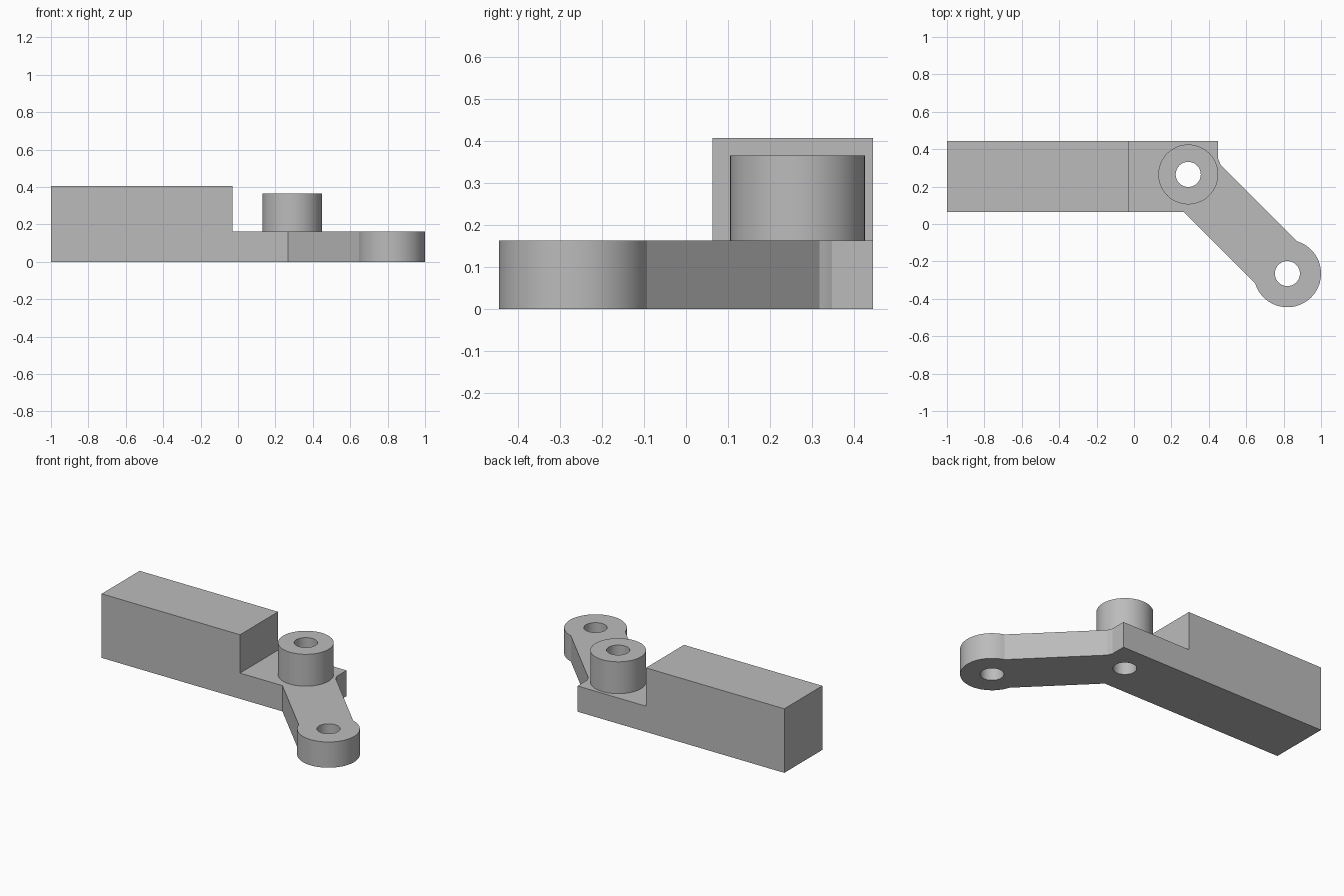
import bpy
import bmesh
from math import radians, degrees, sin, cos, asin, acos, sqrt

cube = bpy.data.objects.get("Cube")
if cube:
    bpy.data.objects.remove(cube, do_unlink=True)

# Main dimensions
LEFT, STEP, TONGUE_END = -1.0, -0.03, 0.45
FRONT, BACK = 0.063, 0.444
PLATE_H, BLOCK_H, BOSS_H = 0.163, 0.406, 0.365
PIVOT, TIP = (0.29, 0.265), (0.82, -0.265)
EYE_R, BOSS_R, HOLE_R, ARM_HALF = 0.18, 0.16, 0.067, 0.159

grey = bpy.data.materials.new("plain grey")
grey.use_nodes = True
grey.diffuse_color = (0.5, 0.5, 0.5, 1)
grey.node_tree.nodes["Principled BSDF"].inputs["Base Color"].default_value = grey.diffuse_color


def arc(centre, start, end, steps):
    angles = [radians(start + (end - start) * i / steps) for i in range(steps + 1)]
    return [(centre[0] + EYE_R * cos(a), centre[1] + EYE_R * sin(a)) for a in angles]


def finish(bm, name):
    bmesh.ops.recalc_face_normals(bm, faces=bm.faces)
    mesh = bpy.data.meshes.new(name)
    bm.to_mesh(mesh)
    bm.free()
    mesh.materials.append(grey)
    obj = bpy.data.objects.new(name, mesh)
    bpy.context.collection.objects.link(obj)
    return obj


def cylinder(name, centre, radius, z0, z1):
    bm = bmesh.new()
    bmesh.ops.create_cone(bm, cap_ends=True, segments=64, radius1=radius, radius2=radius, depth=z1 - z0)
    bmesh.ops.translate(bm, verts=bm.verts, vec=(centre[0], centre[1], (z0 + z1) / 2))
    return finish(bm, name)


def raise_faces(bm, faces, height):
    new = bmesh.ops.extrude_face_region(bm, geom=faces)["geom"]
    bmesh.ops.translate(bm, verts=[v for v in new if isinstance(v, bmesh.types.BMVert)], vec=(0, 0, height))
    return [f for f in new if isinstance(f, bmesh.types.BMFace)]


# Plan of the tongue and angled arm, with a rounded eye at each arm end
flare = degrees(asin(ARM_HALF / EYE_R))
pivot_stop = degrees(acos((TONGUE_END - PIVOT[0]) / EYE_R))
elbow_x = sum(PIVOT) - ARM_HALF * sqrt(2) - FRONT
plan = [(STEP, BACK), (STEP, FRONT), (elbow_x, FRONT)]
plan += arc(TIP, -225 + flare, 135 - flare, 48)
plan += arc(PIVOT, -45 + flare, pivot_stop, 4)
plan += [(TONGUE_END, BACK)]

# Stepped block and arm as one solid
bm = bmesh.new()
verts = [bm.verts.new((x, y, 0)) for x, y in plan]
arm_face = bm.faces.new(verts)
corners = [bm.verts.new((LEFT, y, 0)) for y in (FRONT, BACK)]
block_face = bm.faces.new([verts[1], verts[0], corners[1], corners[0]])
tops = raise_faces(bm, [arm_face, block_face], PLATE_H)
# The base faces stay in place when the region is raised from a flat sheet
block_top = [f for f in tops if f.calc_center_median().x < STEP]
raise_faces(bm, block_top, BLOCK_H - PLATE_H)
bmesh.ops.delete(bm, geom=[f for f in block_top if f.is_valid], context="FACES_ONLY")
bmesh.ops.holes_fill(bm, edges=[e for e in bm.edges if e.is_boundary])
body = finish(bm, "stepped_block_with_arm")

# Raised boss and the two through holes
boss = cylinder("pivot_boss", PIVOT, BOSS_R, PLATE_H / 2, BOSS_H)
tools = [(boss, "UNION")]
for name, centre in (("pivot_hole_cutter", PIVOT), ("tip_hole_cutter", TIP)):
    tools.append((cylinder(name, centre, HOLE_R, -0.1, BOSS_H + 0.1), "DIFFERENCE"))

bpy.ops.object.select_all(action="DESELECT")
body.select_set(True)
bpy.context.view_layer.objects.active = body
for tool, operation in tools:
    mod = body.modifiers.new(tool.name, "BOOLEAN")
    mod.operation = operation
    mod.solver = "EXACT"
    mod.object = tool
    bpy.ops.object.modifier_apply(modifier=mod.name)
    bpy.data.objects.remove(tool, do_unlink=True)

bpy.ops.object.shade_smooth_by_angle(angle=radians(20))
